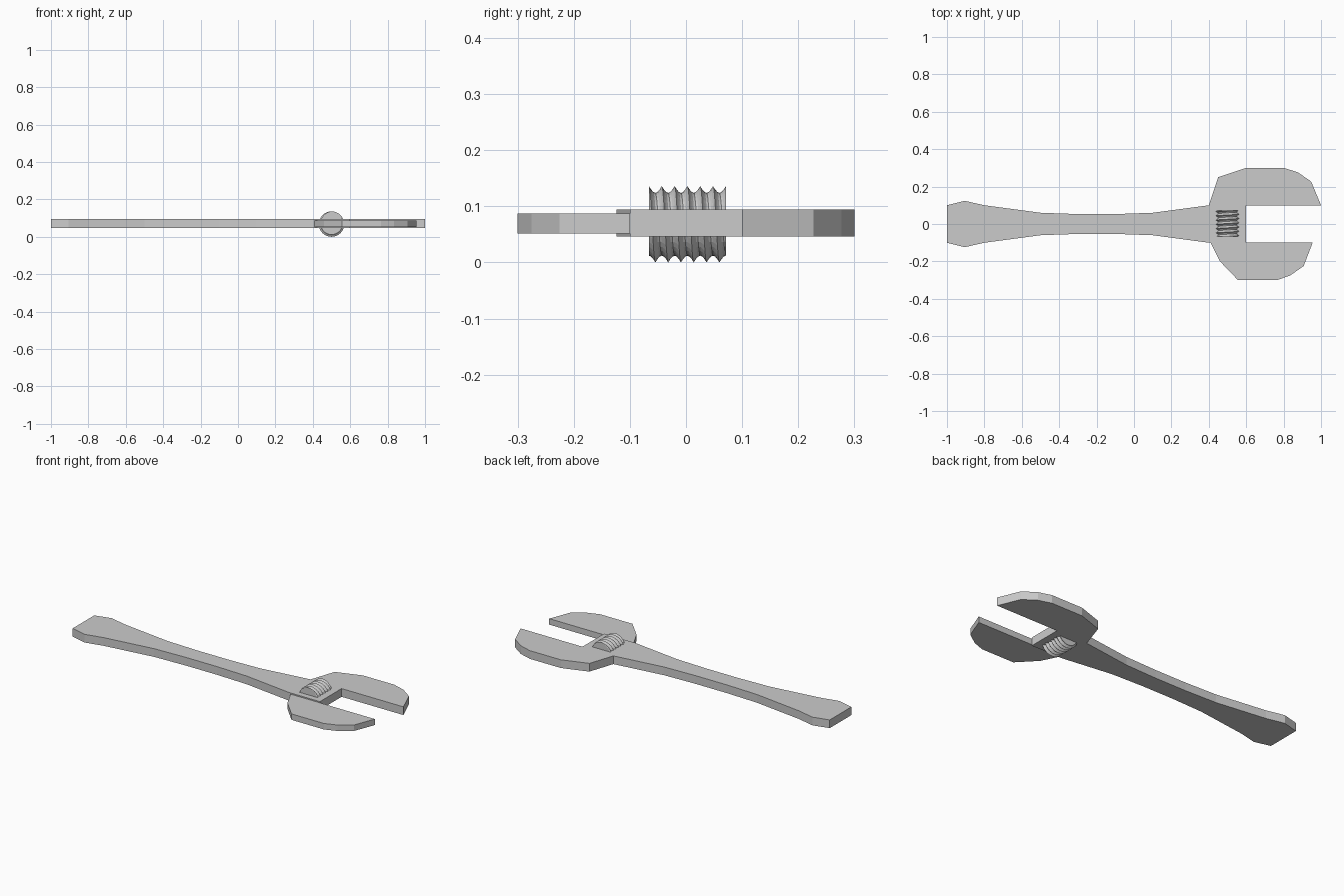
import bpy, bmesh, math

if "Cube" in bpy.data.objects:
    bpy.data.objects.remove(bpy.data.objects["Cube"])

def finish(name, bm):
    bmesh.ops.recalc_face_normals(bm, faces=bm.faces[:])
    me = bpy.data.meshes.new(name)
    bm.to_mesh(me)
    bm.free()
    ob = bpy.data.objects.new(name, me)
    bpy.context.collection.objects.link(ob)
    return ob

def plate(name, outline, z0, z1):
    """Flat outline extruded between two heights."""
    bm = bmesh.new()
    face = bm.faces.new([bm.verts.new((x, y, z0)) for x, y in outline])
    ext = bmesh.ops.extrude_face_region(bm, geom=[face])
    for v in ext["geom"]:
        if isinstance(v, bmesh.types.BMVert):
            v.co.z = z1
    return finish(name, bm)

# Handle with fixed upper jaw
half = [(-1, .1), (-.905, .124), (-.8, .1), (-.5, .06), (-.3, .053),
        (-.1, .053), (.1, .06), (.4, .1)]
fixed_jaw = [(.45, .25), (.6, .3), (.8, .3), (.875, .277), (.947, .227),
             (1, .1), (.6, .1), (.6, -.1)]
plate("handle_and_fixed_jaw",
      half + fixed_jaw + [(x, -y) for x, y in reversed(half)], .046, .094)

# Thinner sliding jaw
plate("sliding_jaw",
      [(.41, -.1), (.46, -.2), (.556, -.3), (.765, -.3), (.835, -.275),
       (.907, -.225), (.955, -.1)], .052, .087)

# Adjusting screw: sharp helical ridges with rounded grooves
def adjusting_screw(cx, cz, y0, y1, radius, depth, turns, seg=32, steps=6):
    pitch = (y1 - y0) / turns
    bm = bmesh.new()
    rows = []
    for i in range(-steps, turns * steps + 1):
        row = []
        for j in range(seg + 1):
            a = j / seg
            y = min(max(y0 + pitch * (i / steps + a), y0), y1)
            groove = abs(math.sin(math.pi * ((y - y0) / pitch - a)))
            r = radius - depth * groove
            t = 2 * math.pi * a
            row.append(bm.verts.new((cx + r * math.sin(t), y, cz + r * math.cos(t))))
        rows.append(row)
    for a, b in zip(rows, rows[1:]):
        for j in range(seg):
            bm.faces.new((a[j], a[j + 1], b[j + 1], b[j]))
    bmesh.ops.remove_doubles(bm, verts=bm.verts[:], dist=1e-5)
    bmesh.ops.holes_fill(bm, edges=[e for e in bm.edges if e.is_boundary], sides=0)
    return finish("adjusting_screw", bm)

adjusting_screw(.5, .068, -.066, .071, .068, .012, 6)
